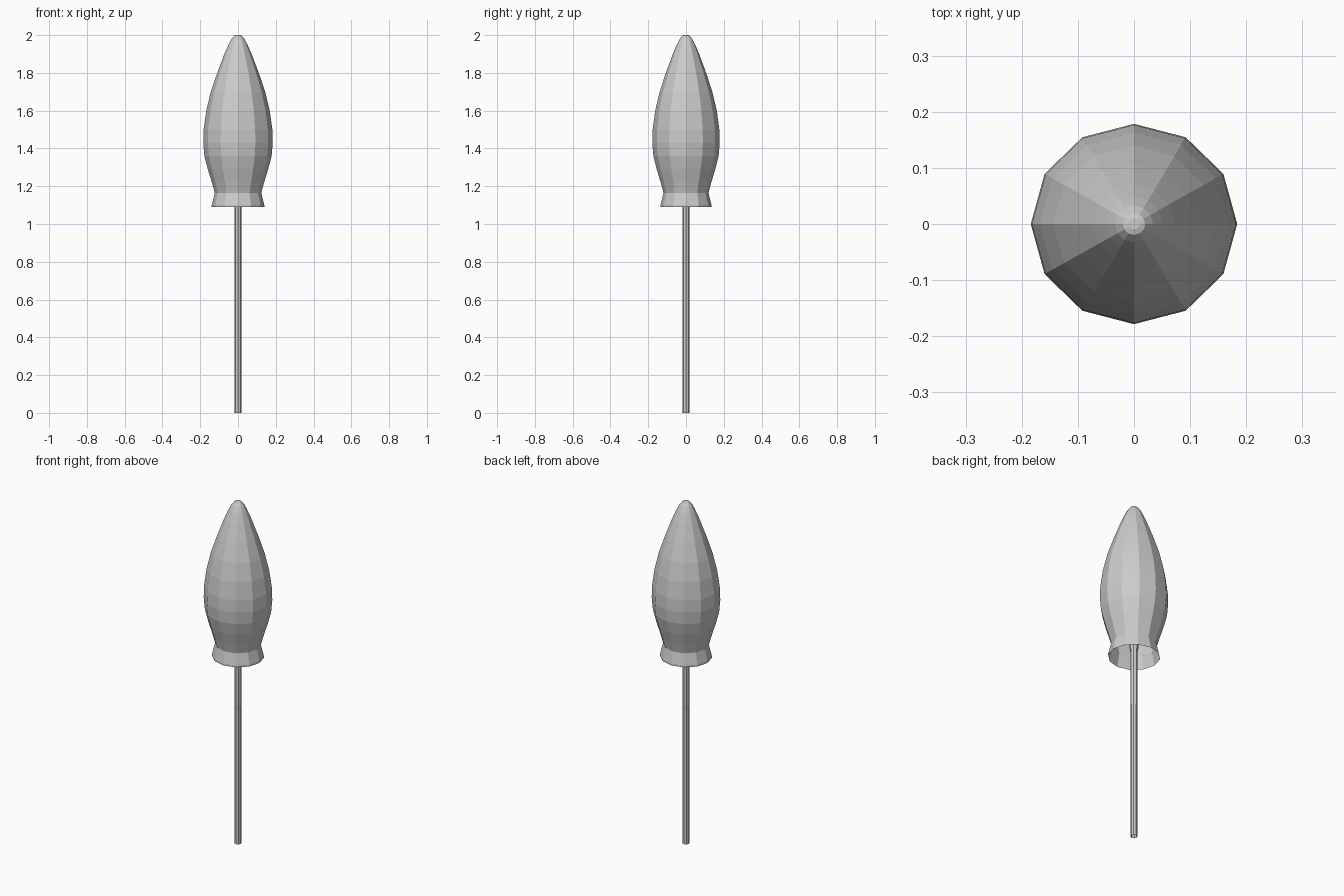
import bpy, bmesh
from math import cos, sin, pi

if "Cube" in bpy.data.objects:
    bpy.data.objects.remove(bpy.data.objects["Cube"])

Y_SCALE = 0.97


def lathe(name, profile, sides, y_scale=1.0, cap_top=False):
    """Revolve (radius, z) points into a flat-faceted open shell."""
    bm = bmesh.new()
    rings = [[bm.verts.new((r * cos(2 * pi * i / sides),
                            r * sin(2 * pi * i / sides) * y_scale, z))
              for i in range(sides)] for r, z in profile]
    for low, high in zip(rings, rings[1:]):
        for i in range(sides):
            j = (i + 1) % sides
            bm.faces.new((low[i], low[j], high[j], high[i]))
    if cap_top:
        bm.faces.new(rings[-1])
    mesh = bpy.data.meshes.new(name)
    bm.to_mesh(mesh)
    bm.free()
    obj = bpy.data.objects.new(name, mesh)
    bpy.context.collection.objects.link(obj)
    return obj


# Pointed bulb-shaped head, open underneath with a flared rim
lathe("head", [(0.139, 1.09), (0.139, 1.10), (0.123, 1.165), (0.138, 1.22),
               (0.160, 1.29), (0.178, 1.36), (0.184, 1.43), (0.182, 1.50),
               (0.168, 1.60), (0.144, 1.70), (0.110, 1.80), (0.072, 1.90),
               (0.050, 1.95), (0.034, 1.98), (0.020, 1.997), (0.010, 2.0)],
      12, Y_SCALE, cap_top=True)

# Thin stem running up into the head
lathe("stem", [(0.018, 0.0), (0.018, 0.79), (0.019, 0.80), (0.019, 1.12),
               (0.023, 1.14), (0.023, 1.20)], 8, cap_top=True)
